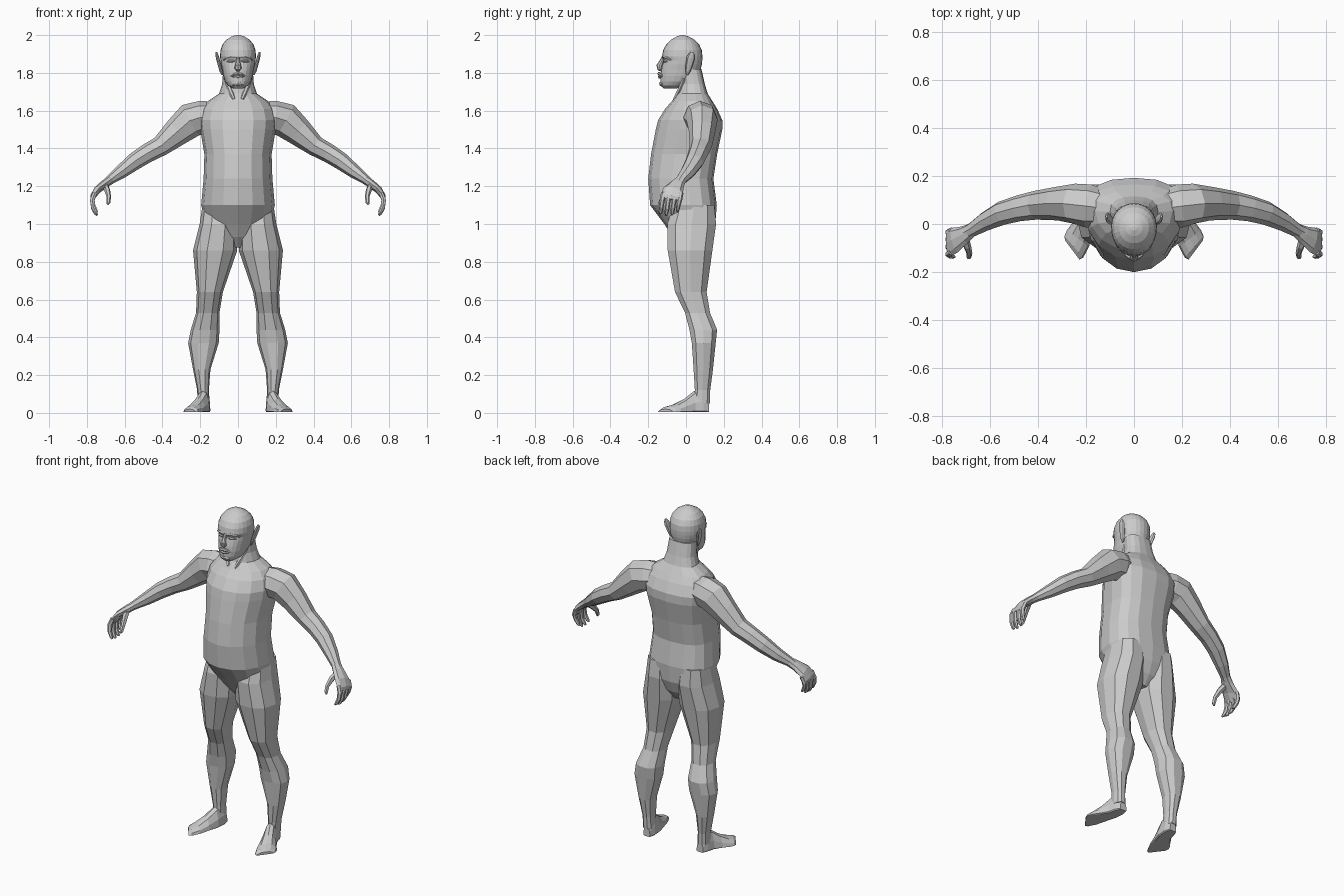
import bpy, bmesh, math
from mathutils import Vector


def loft(name, rings, mirror=False):
    """Skin a list of equal-length point rings, capped at both ends."""
    bm = bmesh.new()
    vs = [[bm.verts.new(p) for p in r] for r in rings]
    n = len(rings[0])
    for a, b in zip(vs, vs[1:]):
        for i in range(n):
            j = (i + 1) % n
            bm.faces.new((a[i], a[j], b[j], b[i]))
    bm.faces.new(vs[0][::-1])
    bm.faces.new(vs[-1])
    bmesh.ops.recalc_face_normals(bm, faces=bm.faces[:])
    me = bpy.data.meshes.new(name)
    bm.to_mesh(me)
    bm.free()
    ob = bpy.data.objects.new(name, me)
    bpy.context.collection.objects.link(ob)
    if mirror:
        ob.modifiers.new("mirror", 'MIRROR')
    return ob


def spow(v, e):
    return math.copysign(abs(v) ** e, v)


def flat_ring(z, x0, x1, yf, yb, n, widest=0.5, back=2.0, front=2.0):
    """Horizontal rounded section between the given x and y limits."""
    cx, hx = (x0 + x1) / 2, (x1 - x0) / 2
    yc = yf + (yb - yf) * widest
    pts = []
    for i in range(n):
        a = 2 * math.pi * i / n
        s, c = math.sin(a), math.cos(a)
        e = 2 / (back if s > 0 else front)
        hy = yb - yc if s > 0 else yc - yf
        pts.append((cx + hx * spow(c, e), yc + hy * spow(s, e), z))
    return pts


def tube(name, rows, n=8, ref=(0, 1, 0), mirror=True):
    """Tube along rows of (centre, half width along ref, half thickness)."""
    cs = [Vector(r[0]) for r in rows]
    rings = []
    for k, (_, w, h) in enumerate(rows):
        t = (cs[min(k + 1, len(cs) - 1)] - cs[max(k - 1, 0)]).normalized()
        u = Vector(ref)
        u = (u - t * u.dot(t)).normalized()
        v = t.cross(u)
        rings.append([cs[k] + u * w * math.cos(2 * math.pi * i / n)
                      + v * h * math.sin(2 * math.pi * i / n) for i in range(n)])
    return loft(name, rings, mirror)


# Torso and neck: z, half width, front y, back y
torso = [(.875, .04, -.02, .09), (.93, .085, -.07, .13), (1.0, .17, -.115, .155),
         (1.1, .195, -.19, .163), (1.24, .182, -.2, .145), (1.37, .178, -.185, .165),
         (1.5, .2, -.16, .192), (1.55, .205, -.148, .192), (1.61, .19, -.11, .165),
         (1.65, .16, -.075, .14), (1.69, .1, -.048, .115), (1.74, .084, -.04, .1),
         (1.82, .078, -.05, .082)]
loft("torso", [flat_ring(z, -w, w, f, b, 16, .6, 2.5, 2.1) for z, w, f, b in torso])

# Legs: z, inner x, outer x, front y, back y
leg = [(1.1, .02, .188, -.07, .155), (1.0, .004, .203, -.105, .165),
       (.86, .004, .238, -.102, .145), (.64, .08, .218, -.062, .113),
       (.53, .098, .222, -.008, .13), (.44, .098, .25, .015, .168),
       (.37, .102, .264, .028, .16), (.23, .146, .238, .038, .145),
       (.12, .154, .216, .045, .13), (.05, .15, .215, .04, .128)]
loft("leg", [flat_ring(z, a, b, f, k, 10, .5, 2.3, 2.3) for z, a, b, f, k in leg], True)

# Feet: centre x, centre y, half-width vector x, y, height
foot = [(.178, .122, .022, .0, .07), (.18, .09, .034, .004, .13),
        (.188, .04, .038, .01, .11), (.21, -.01, .042, .02, .07),
        (.233, -.06, .046, .034, .042), (.25, -.095, .039, .045, .03),
        (.257, -.108, .03, .04, .016)]
sole = [(-1, .05), (-.85, 0), (.85, 0), (1, .05), (.9, .45), (.5, .88), (0, 1), (-.5, .88), (-.9, .45)]
loft("foot", [[(x + s * ux, y + s * uy, h * t + .004) for s, t in sole]
              for x, y, ux, uy, h in foot], True)

# Arms
tube("arm", [((.08, .06, 1.575), .07, .07), ((.19, .075, 1.565), .09, .088),
             ((.25, .085, 1.55), .083, .092), ((.32, .085, 1.49), .07, .076),
             ((.41, .078, 1.412), .06, .054), ((.48, .065, 1.375), .054, .05),
             ((.55, .045, 1.33), .05, .046), ((.62, .01, 1.275), .04, .036),
             ((.675, -.025, 1.235), .03, .025), ((.7, -.038, 1.215), .03, .022)])

# Hands
tube("palm", [((.67, -.022, 1.238), .028, .022), ((.705, -.045, 1.212), .038, .023),
              ((.745, -.067, 1.18), .054, .02), ((.768, -.078, 1.145), .058, .015),
              ((.772, -.08, 1.13), .052, .01)])
for name, y, drop in (("index_finger", -.125, .0), ("middle_finger", -.094, -.008),
                      ("ring_finger", -.063, -.005), ("little_finger", -.034, .012)):
    tube(name, [((.758, y + .008, 1.165), .013, .013), ((.771, y, 1.128), .014, .014),
                ((.767, y - .006, 1.09 + drop), .012, .012),
                ((.754, y - .01, 1.063 + drop), .010, .010),
                ((.745, y - .011, 1.053 + drop), .005, .005)], 6)
tube("thumb", [((.705, -.05, 1.208), .016, .018), ((.693, -.092, 1.18), .016, .018),
               ((.684, -.122, 1.145), .012, .013), ((.686, -.136, 1.115), .011, .011),
               ((.69, -.14, 1.103), .005, .005)], 6, (1, 0, 0))

# Head: z, half width, front y, back y
head = [(1.718, .028, -.118, -.05), (1.732, .052, -.132, .0), (1.755, .068, -.136, .04),
        (1.785, .078, -.136, .065), (1.815, .083, -.132, .077), (1.845, .09, -.124, .084),
        (1.866, .093, -.118, .086), (1.888, .095, -.127, .087), (1.92, .093, -.121, .084),
        (1.95, .083, -.105, .07), (1.975, .062, -.08, .046), (1.992, .035, -.05, .016),
        (2.0, .01, -.027, -.01)]
loft("head", [flat_ring(z, -w, w, f, b, 24, .55, 2.0, 2.2) for z, w, f, b in head])

# Face: nose, brow, eyes, lips, ears
tube("nose", [((0, -.12, 1.885), .008, .008), ((0, -.13, 1.86), .01, .012),
              ((0, -.142, 1.838), .017, .015), ((0, -.138, 1.822), .018, .014),
              ((0, -.13, 1.812), .01, .008)], 8, (1, 0, 0), False)
tube("brow", [((.006, -.122, 1.882), .007, .006), ((.035, -.118, 1.886), .008, .008),
              ((.062, -.1, 1.88), .007, .007), ((.076, -.08, 1.868), .004, .004)], 6)
tube("eyelid", [((.016, -.117, 1.862), .004, .003), ((.028, -.114, 1.862), .008, .007),
                ((.045, -.107, 1.862), .008, .007), ((.058, -.096, 1.86), .004, .003)], 6)
for name, z, y, lift in (("upper_lip", 1.796, -.143, -.008), ("lower_lip", 1.779, -.14, .005)):
    tube(name, [((s * .034, y + .018 * abs(s) ** 2, z + lift * s * s), .009, h)
                for s, h in ((-1, .003), (-.5, .008), (0, .009), (.5, .008), (1, .003))],
         6, (0, 1, 0), False)
tube("chin", [((-.028, -.122, 1.742), .008, .008), ((0, -.13, 1.742), .012, .014),
              ((.028, -.122, 1.742), .008, .008)], 8, (0, 1, 0), False)
tube("ear", [((.083, .005, 1.79), .007, .004), ((.09, .01, 1.81), .014, .008),
             ((.099, .018, 1.845), .02, .009), ((.108, .026, 1.88), .023, .009),
             ((.113, .031, 1.9), .016, .007), ((.114, .032, 1.91), .006, .004)], 8)

# Neck tendons
tube("neck_tendon", [((.066, -.01, 1.77), .01, .01), ((.045, -.032, 1.715), .013, .012),
                     ((.022, -.06, 1.66), .01, .01)], 6, (1, 0, 0))
